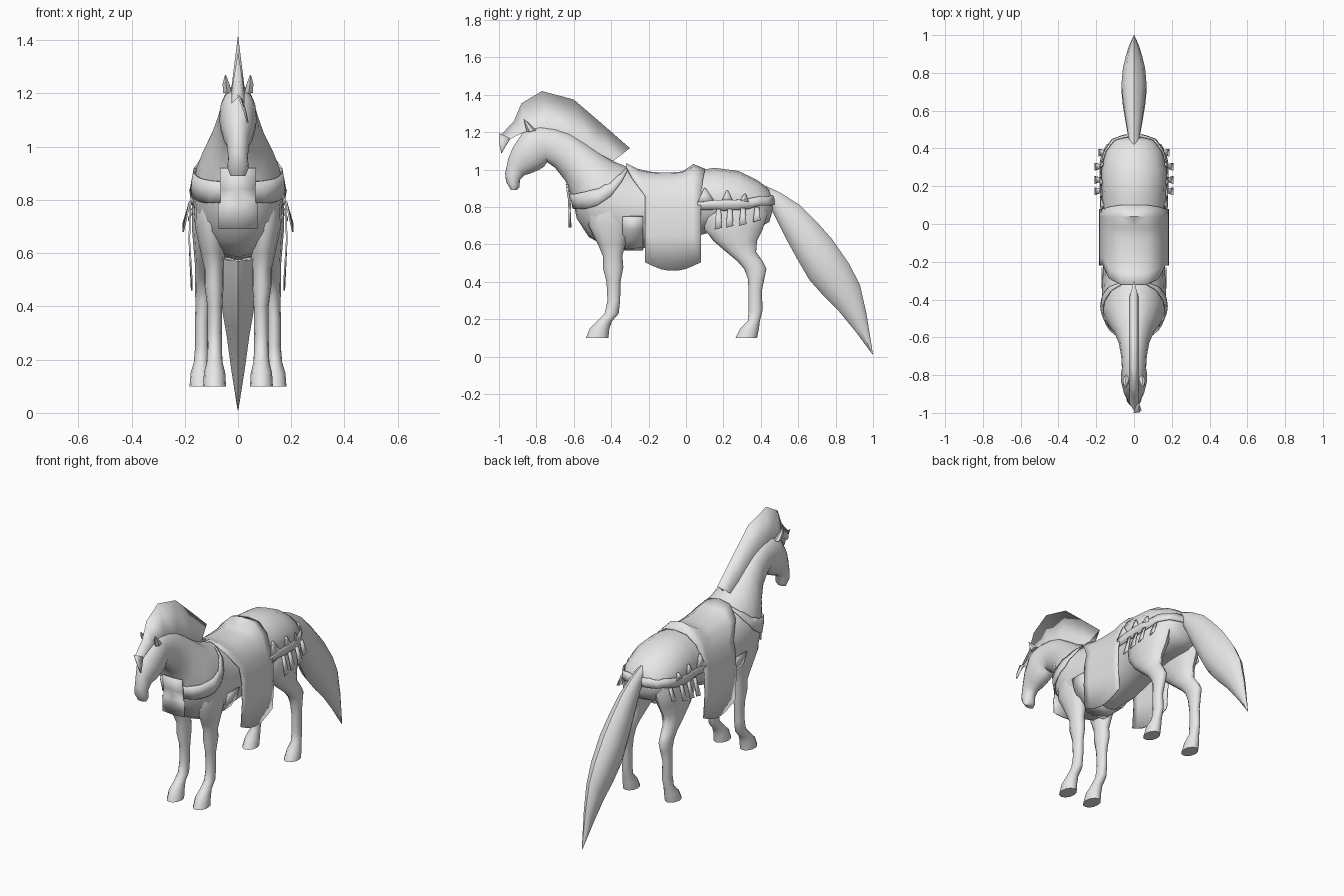
import bpy, bmesh, math
from mathutils import Vector

grey = bpy.data.materials.new("plain_grey")
grey.diffuse_color = (0.8, 0.8, 0.8, 1)


def finish(name, bm, angle=40):
    me = bpy.data.meshes.new(name)
    bm.to_mesh(me)
    bm.free()
    ob = bpy.data.objects.new(name, me)
    bpy.context.collection.objects.link(ob)
    me.materials.append(grey)
    bpy.ops.object.select_all(action='DESELECT')
    ob.select_set(True)
    bpy.context.view_layer.objects.active = ob
    bpy.ops.object.shade_smooth_by_angle(angle=math.radians(angle))
    return ob


def loft(bm, sections, n=12):
    """Ellipse rings between two (y, z) edge points: (ay, az, by, bz, x centre, half width)."""
    rings = []
    for ay, az, by, bz, xc, hw in sections:
        ring = []
        for i in range(n):
            t = 2 * math.pi * i / n
            f = (1 + math.cos(t)) / 2
            ring.append(bm.verts.new((xc + hw * math.sin(t), by + (ay - by) * f, bz + (az - bz) * f)))
        rings.append(ring)
    for r, s in zip(rings, rings[1:]):
        for i in range(n):
            j = (i + 1) % n
            bm.faces.new((r[i], r[j], s[j], s[i]))
    bm.faces.new(rings[0])
    bm.faces.new(rings[-1])
    bmesh.ops.recalc_face_normals(bm, faces=bm.faces)


def sheet(name, rows, wrap=None, mirror=True, thick=0.006, gap=0.008):
    """Grid of points, optionally hugging another object, mirrored and thickened."""
    bm = bmesh.new()
    grid = [[bm.verts.new(p) for p in row] for row in rows]
    for r, s in zip(grid, grid[1:]):
        for i in range(len(r) - 1):
            bm.faces.new((r[i], r[i + 1], s[i + 1], s[i]))
    bmesh.ops.recalc_face_normals(bm, faces=bm.faces)
    ob = finish(name, bm)
    if wrap:
        m = ob.modifiers.new("hug", 'SHRINKWRAP')
        m.target = wrap
        m.wrap_mode = 'ABOVE_SURFACE'
        m.offset = gap
    if mirror:
        m = ob.modifiers.new("mirror", 'MIRROR')
        m.use_clip = True
    if thick:
        m = ob.modifiers.new("thickness", 'SOLIDIFY')
        m.thickness = thick
        m.offset = 0
    return ob


def band_rows(path, k=4):
    """Turn (x, y, ztop, zbottom) stations into a dense two-edged strip."""
    pts = []
    for a, b in zip(path, path[1:]):
        pts += [Vector(a).lerp(Vector(b), i / k) for i in range(k)]
    pts.append(Vector(path[-1]))
    return [[(p[0], p[1], p[2] + (p[3] - p[2]) * j / 2) for p in pts] for j in range(3)]


# Body: rump, barrel, neck and head in one run (top y z, bottom y z, half width)
trunk = [
    (.465, .84, .46, .77, .05), (.44, .90, .445, .72, .11), (.38, .945, .39, .69, .15),
    (.28, .993, .28, .68, .173), (.15, 1.01, .15, .67, .17), (0, .985, 0, .63, .165),
    (-.13, .97, -.13, .59, .165), (-.26, .99, -.27, .575, .165), (-.34, 1.025, -.42, .585, .17),
    (-.40, 1.05, -.52, .64, .168), (-.46, 1.09, -.585, .74, .142), (-.54, 1.145, -.605, .84, .105),
    (-.62, 1.195, -.645, .94, .08), (-.70, 1.222, -.70, 1.01, .068), (-.78, 1.232, -.742, 1.04, .064),
    (-.84, 1.22, -.76, 1.015, .07), (-.875, 1.195, -.785, 1.0, .07), (-.925, 1.12, -.83, .98, .058),
    (-.95, 1.06, -.865, .97, .043), (-.967, .98, -.888, .945, .037), (-.962, .935, -.89, .905, .04),
    (-.935, .89, -.905, .89, .028)]
# Legs: (z, front y, back y, x centre, half width) from hoof upwards
front_leg = [
    (.1, -.535, -.415, .088, .043), (.15, -.515, -.41, .088, .04), (.19, -.475, -.395, .088, .03),
    (.23, -.435, -.36, .088, .028), (.3, -.42, -.352, .088, .027), (.4, -.425, -.35, .087, .028),
    (.48, -.445, -.335, .09, .036), (.54, -.445, -.34, .09, .036), (.6, -.47, -.325, .095, .045),
    (.7, -.52, -.3, .105, .057), (.82, -.53, -.28, .105, .06), (.92, -.46, -.32, .09, .04)]
hind_leg = [
    (.1, .265, .38, .14, .042), (.15, .29, .39, .14, .038), (.19, .33, .395, .138, .028),
    (.25, .335, .41, .135, .026), (.35, .335, .405, .135, .026), (.42, .33, .42, .13, .03),
    (.47, .31, .43, .128, .034), (.51, .275, .41, .125, .036), (.56, .215, .375, .12, .042),
    (.62, .145, .38, .115, .052), (.68, .1, .41, .11, .062), (.76, .09, .435, .105, .068),
    (.86, .13, .42, .09, .06)]
bm = bmesh.new()
loft(bm, [(a, b, c, d, 0, w) for a, b, c, d, w in trunk], 16)
for leg in (front_leg, hind_leg):
    for side in (1, -1):
        loft(bm, [(f, z, b, z, side * x, w) for z, f, b, x, w in leg], 12)
body = finish("horse_body", bm, 50)

# Ears
bm = bmesh.new()
for s in (1, -1):
    loft(bm, [(-.85, 1.2, -.8, 1.21, s * .04, .018), (-.86, 1.235, -.825, 1.235, s * .045, .015),
              (-.868, 1.27, -.864, 1.27, s * .047, .002)], 6)
finish("ears", bm)

# Tail
bm = bmesh.new()
loft(bm, [(.41, .92, .43, .83, 0, .025), (.5, .88, .465, .77, 0, .035), (.61, .81, .53, .64, 0, .05),
          (.70, .72, .59, .53, 0, .062), (.78, .63, .66, .41, 0, .07), (.87, .5, .74, .32, 0, .062),
          (.93, .385, .82, .24, 0, .045), (.965, .23, .91, .13, 0, .027), (1, .01, .995, .015, 0, .002)], 10)
finish("tail", bm)

# Mane: a tall wedge standing on the crest, with a loose forelock
tops = [(-.99, 1.185), (-.92, 1.26), (-.88, 1.355), (-.77, 1.42), (-.6, 1.375), (-.46, 1.255), (-.3, 1.115)]
feet = [(-.945, 1.16), (-.9, 1.185), (-.85, 1.205), (-.74, 1.22), (-.62, 1.18), (-.5, 1.105), (-.39, 1.045)]
sheet("mane", [[(0, y, z) for y, z in tops], [(.025, y, z) for y, z in feet]], thick=0)
sheet("forelock", [[(0, -1, 1.195), (.02, -.94, 1.165)], [(.025, -.997, 1.13), (.03, -.965, 1.125)],
                   [(.036, -.988, 1.09), (.037, -.985, 1.09)]], mirror=False)

# Saddle cloth: draped rows (x, z, front y, back y), raised at pommel and cantle
lift = [.05, .02, .005, 0, 0, .005, .045, .02]
sag = [.045, .025, .008, 0, 0, .008, .025, .045]
drape = [(0, .982, -.32, .10), (.07, .978, -.32, .10), (.13, .937, -.29, .09), (.163, .86, -.22, .08),
         (.179, .78, -.22, .08), (.183, .65, -.22, .08), (.174, .46, -.22, .08)]
rows = []
for r, (x, z, f, b) in enumerate(drape):
    up = (1, .8, .4, 0, 0, 0, 0)[r]
    rows.append([(x, f + (b - f) * i / 7, z + up * lift[i] + (sag[i] if r == 6 else 0)) for i in range(8)])
sheet("saddle_cloth", rows)

# Breast collar and chest plate
sheet("breast_collar", band_rows([
    (0, -.63, .87, .79), (.075, -.6, .87, .79), (.13, -.54, .88, .79), (.17, -.47, .9, .81),
    (.18, -.4, .94, .86), (.14, -.34, 1.0, .94), (.08, -.31, 1.03, 1.0)]), wrap=body)
plate = [(.92, .068, -.64), (.84, .066, -.628), (.79, .066, -.626), (.785, .075, -.626), (.69, .073, -.624)]
sheet("chest_plate", [[(0, y, z), (w, y + .008, z)] for z, w, y in plate])

# Rump strap, its triangular ornaments and hanging tassels
sheet("rump_strap", band_rows([
    (.185, .06, .83, .78), (.19, .2, .835, .785), (.185, .31, .845, .79), (.16, .4, .86, .805),
    (.1, .46, .865, .81), (0, .49, .87, .81)]), wrap=body)
for i, (y0, y1, z) in enumerate([(.06, .15, .905), (.19, .25, .885), (.29, .34, .87)]):
    m = .1 if i == 0 else (y0 + y1) / 2
    sheet("strap_ornament", [[(.19, y0, .83), (.19, y1, .83)], [(.165, m - .004, z), (.165, m + .004, z)]],
          wrap=body)
for y, top, low in ((.175, .79, .68), (.235, .79, .69), (.305, .795, .70), (.38, .80, .72)):
    x = .186 if y < .35 else .165
    sheet("tassel", [[(x - .005, y - .012, top), (x - .005, y + .012, top)],
                     [(x + .02, y - .022, low), (x + .02, y + .018, low + .01)]])

# Girth under the belly
sheet("girth", [[(x, y, z) for y in (-.34, -.23)] for x, z in
                ((0, .57), (.06, .578), (.11, .62), (.15, .68), (.17, .75))], wrap=body)
